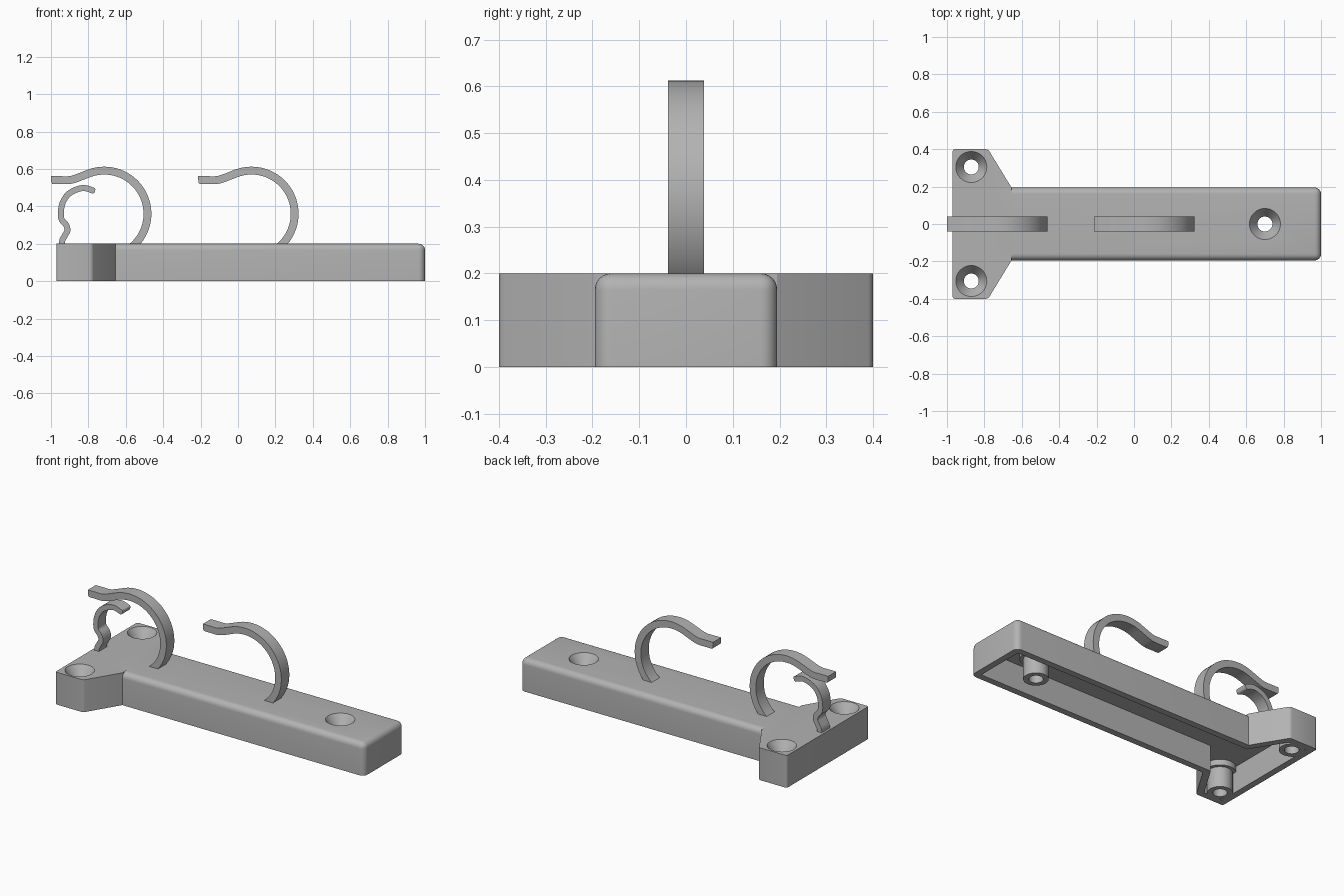
import bpy, bmesh, math
from mathutils import Vector

cube = bpy.data.objects.get("Cube")
if cube:
    bpy.data.objects.remove(cube, do_unlink=True)

grey = bpy.data.materials.new("plain grey")
grey.use_nodes = True
COLOUR = (0.45, 0.45, 0.45, 1)
grey.diffuse_color = COLOUR
grey.node_tree.nodes["Principled BSDF"].inputs["Base Color"].default_value = COLOUR


def finish(bm, name):
    bmesh.ops.recalc_face_normals(bm, faces=bm.faces)
    mesh = bpy.data.meshes.new(name)
    bm.to_mesh(mesh)
    bm.free()
    mesh.materials.append(grey)
    obj = bpy.data.objects.new(name, mesh)
    bpy.context.collection.objects.link(obj)
    return obj


def extrude(points, direction):
    """Closed outline pushed along a direction into a solid."""
    bm = bmesh.new()
    face = bm.faces.new([bm.verts.new(p) for p in points])
    grown = bmesh.ops.extrude_face_region(bm, geom=[face])
    verts = [v for v in grown["geom"] if isinstance(v, bmesh.types.BMVert)]
    bmesh.ops.translate(bm, verts=verts, vec=direction)
    return bm


def plan(half, z, height):
    """Outline mirrored across the long axis, raised into a block."""
    outline = half + [(x, -y) for x, y in reversed(half)]
    return extrude([(x, y, z) for x, y in outline], (0, 0, height))


def bevel(bm, width, segments, rule):
    edges = [e for e in bm.edges if rule(*(v.co for v in e.verts))]
    bmesh.ops.bevel(bm, geom=edges, offset=width, segments=segments,
                    profile=0.5, affect='EDGES')


def lathe(name, x, y, profile, sides=40):
    """Solid of revolution from (radius, z) pairs, bottom to top."""
    bm = bmesh.new()
    rings = []
    for r, z in profile:
        angles = [2 * math.pi * i / sides for i in range(sides)]
        rings.append([bm.verts.new((x + r * math.cos(a), y + r * math.sin(a), z))
                      for a in angles])
    for low, high in zip(rings, rings[1:]):
        for i in range(sides):
            j = (i + 1) % sides
            bm.faces.new((low[i], low[j], high[j], high[i]))
    bm.faces.new(rings[0])
    bm.faces.new(rings[-1])
    return finish(bm, name)


def combine(target, tool, operation):
    mod = target.modifiers.new("combine", 'BOOLEAN')
    mod.operation = operation
    mod.solver = 'EXACT'
    mod.object = tool
    bpy.context.view_layer.objects.active = target
    bpy.ops.object.modifier_apply(modifier=mod.name)
    bpy.data.objects.remove(tool, do_unlink=True)


def smooth(obj):
    bpy.ops.object.select_all(action='DESELECT')
    obj.select_set(True)
    bpy.context.view_layer.objects.active = obj
    bpy.ops.object.shade_smooth_by_angle(angle=math.radians(30))


# Base: wide mounting foot joined to a long bar with rounded edges
TOP = 0.2
foot = plan([(-0.97, 0.4), (-0.78, 0.4), (-0.655, 0.195)], 0, TOP)
bevel(foot, 0.012, 3, lambda a, b: abs(a.z - b.z) > 0.1 and abs(a.y) > 0.39)
base = finish(foot, "base")
bar = plan([(-0.8, 0.195), (1.0, 0.195)], 0, TOP)
bevel(bar, 0.035, 6, lambda a, b: a.x + b.x > 0 and a.z + b.z > 0.1)
combine(base, finish(bar, "bar"), 'UNION')

# Hollow underside
cavity = plan([(-0.93, 0.36), (-0.803, 0.36), (-0.678, 0.155), (0.96, 0.155)], -0.1, 0.26)
combine(base, finish(cavity, "cavity"), 'DIFFERENCE')

# Screw posts with countersunk holes
screws = [(-0.87, 0.305), (-0.87, -0.305), (0.7, 0)]
for x, y in screws:
    combine(base, lathe("post", x, y, [(0.07, 0), (0.07, 0.125), (0.09, 0.125), (0.09, 0.18)]), 'UNION')
for x, y in screws:
    combine(base, lathe("hole", x, y, [(0.04, -0.05), (0.04, 0.14), (0.083, TOP), (0.083, 0.25)]), 'DIFFERENCE')
smooth(base)


def spline(points, steps=6):
    """Smooth path through the points."""
    pts = [Vector(p) for p in points]
    pts = [2 * pts[0] - pts[1]] + pts + [2 * pts[-1] - pts[-2]]
    path = []
    for a, b, c, d in zip(pts, pts[1:], pts[2:], pts[3:]):
        for i in range(steps):
            t = i / steps
            path.append(0.5 * (2 * b + (c - a) * t + (2 * a - 5 * b + 4 * c - d) * t * t
                               + (3 * b - a - 3 * c + d) * t ** 3))
    return path + [pts[-2]]


def strip(name, path, thickness, width, tip_round):
    """Flat strip following a path in the side plane, with a rounded tip."""
    left, right = [], []
    for i, p in enumerate(path):
        along = (path[min(i + 1, len(path) - 1)] - path[max(i - 1, 0)]).normalized()
        side = Vector((-along.y, along.x)) * thickness / 2
        left.append(p + side)
        right.append(p - side)
    outline = left + right[::-1]
    bm = extrude([(p.x, -width / 2, p.y) for p in outline], (0, width, 0))
    corners = [left[-1]] if tip_round == "under" else [left[-1], right[-1]]

    def at_tip(a, b):
        return abs(a.y - b.y) > width / 2 and any(
            (Vector((a.x, a.z)) - c).length < 1e-4 for c in corners)
    bevel(bm, thickness * (0.7 if tip_round == "under" else 0.4), 4, at_tip)
    smooth(finish(bm, name))


# Two large open rings with flat lead-in tips
for name, cx in (("end_ring_clip", -0.715), ("middle_ring_clip", 0.072)):
    angles = [math.radians(-55 + 5 * i) for i in range(34)]
    arc = [Vector((cx + 0.231 * math.cos(a), 0.36 + 0.231 * math.sin(a))) for a in angles]
    tip = spline([arc[-1], (cx - 0.155, 0.548), (cx - 0.19, 0.54),
                  (cx - 0.235, 0.54), (cx - 0.285, 0.54)])
    strip(name, arc + tip[1:], 0.042, 0.078, "under")

# Small kinked latch hook inside the end ring
latch = spline([(-0.938, 0.18), (-0.94, 0.215), (-0.925, 0.245), (-0.912, 0.272),
                (-0.92, 0.302), (-0.943, 0.33), (-0.947, 0.37), (-0.937, 0.42),
                (-0.907, 0.465), (-0.86, 0.491), (-0.815, 0.497), (-0.765, 0.48)])
strip("latch_hook", latch, 0.032, 0.078, "both")
